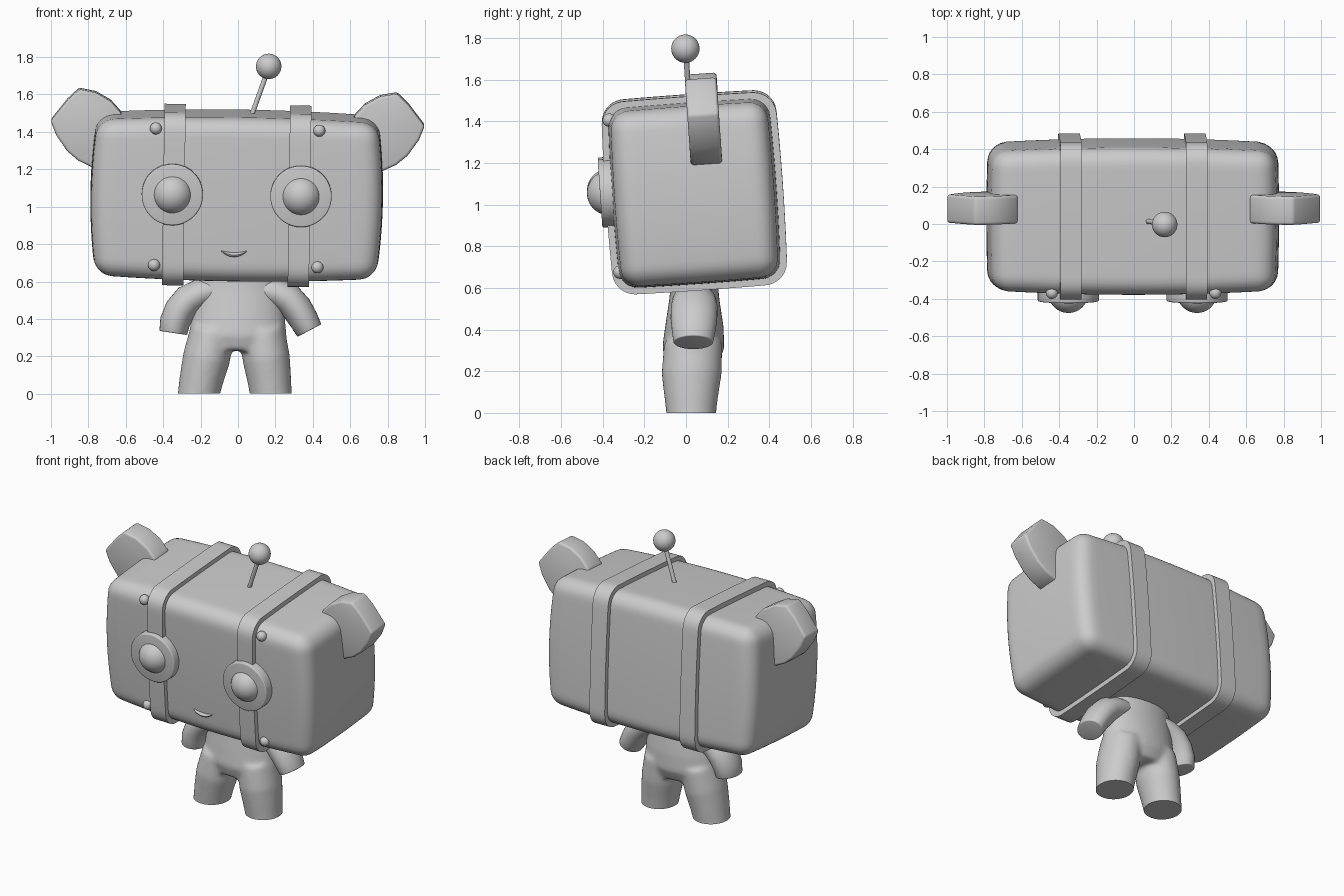
import bpy, bmesh, math
from mathutils import Vector, Matrix

if "Cube" in bpy.data.objects:
    bpy.data.objects.remove(bpy.data.objects["Cube"])

# Head frame: slight nod forward and slight sideways roll
HEAD = (Matrix.Translation((-0.007, 0.04, 1.06))
        @ Matrix.Rotation(math.radians(0.8), 4, 'Y')
        @ Matrix.Rotation(math.radians(4), 4, 'X'))
WORLD = Matrix()


def finish(name, bm, frame=WORLD, angle=35, bevel=0):
    bmesh.ops.recalc_face_normals(bm, faces=bm.faces)
    me = bpy.data.meshes.new(name)
    bm.to_mesh(me)
    bm.free()
    ob = bpy.data.objects.new(name, me)
    bpy.context.collection.objects.link(ob)
    ob.matrix_world = frame
    bpy.ops.object.select_all(action='DESELECT')
    ob.select_set(True)
    bpy.context.view_layer.objects.active = ob
    if bevel:
        m = ob.modifiers.new("Bevel", 'BEVEL')
        m.width, m.segments, m.limit_method = bevel, 3, 'ANGLE'
        m.angle_limit = math.radians(40)
        bpy.ops.object.modifier_apply(modifier=m.name)
    bpy.ops.object.shade_smooth_by_angle(angle=math.radians(angle))
    return ob


def puffy_box(name, h, r, x0=0, band=False):
    """Rounded box with bulging sides; a band is only rounded around x."""
    bm = bmesh.new()
    bmesh.ops.create_cube(bm, size=2)
    bmesh.ops.subdivide_edges(bm, edges=bm.edges[:], cuts=27, use_grid_fill=True)
    core = [h[0] if band else h[0] - r, h[1] - r, h[2] - r]
    for v in bm.verts:
        p = Vector([0.93 * math.sin(c * math.pi / 2) * k + 0.07 * c * k
                    for c, k in zip(v.co, h)])
        c = Vector([max(-k, min(k, a)) for a, k in zip(p, core)])
        d = p - c
        p = c + d.normalized() * max(abs(a) for a in d)
        # bulge every side towards its middle
        X = (x0 / 0.745) if band else p.x / h[0]
        Y, Z = p.y / h[1], p.z / h[2]
        fx = 1 if band else 1 + 0.04 * (1 - Z * Z) + 0.01 * (1 - Y * Y)
        fy = 1 + 0.06 * (1 - X * X) + 0.025 * (1 - Z * Z)
        fz = 1 + 0.055 * (1 - X * X) + 0.01 * (1 - Y * Y)
        v.co = (p.x * fx + x0, p.y * fy, p.z * fz)
    return finish(name, bm, HEAD)


def ball(name, loc, r, frame=WORLD, scale=(1, 1, 1)):
    bm = bmesh.new()
    m = Matrix.Translation(loc) @ Matrix.Diagonal((*scale, 1))
    bmesh.ops.create_uvsphere(bm, u_segments=32, v_segments=20, radius=r, matrix=m)
    return finish(name, bm, frame)


def rod(name, a, b, r, frame=WORLD, bevel=0):
    a, b = Vector(a), Vector(b)
    bm = bmesh.new()
    m = Matrix.Translation((a + b) / 2) @ (b - a).to_track_quat('Z', 'Y').to_matrix().to_4x4()
    bmesh.ops.create_cone(bm, cap_ends=True, segments=48, radius1=r, radius2=r,
                          depth=(b - a).length, matrix=m)
    return finish(name, bm, frame, bevel=bevel)


def add_tube(bm, rings, n=32):
    """Loft of ellipses (x, y, z, half width, half depth) along a path in xz."""
    loops = []
    for i, (x, y, z, a, b) in enumerate(rings):
        p, q = rings[max(i - 1, 0)], rings[min(i + 1, len(rings) - 1)]
        t = Vector((q[0] - p[0], 0, q[2] - p[2])).normalized()
        side = Vector((t.z, 0, -t.x))
        loops.append([bm.verts.new(Vector((x, y, z)) + side * a * math.cos(k * math.tau / n)
                                   + Vector((0, b * math.sin(k * math.tau / n), 0)))
                      for k in range(n)])
    for l0, l1 in zip(loops, loops[1:]):
        for k in range(n):
            bm.faces.new((l0[k], l0[(k + 1) % n], l1[(k + 1) % n], l1[k]))
    bm.faces.new(loops[0])
    bm.faces.new(loops[-1])


# Head and the two straps round it
puffy_box("head", (0.745, 0.37, 0.415), 0.085)
for side, s in (("left", -1), ("right", 1)):
    puffy_box(side + "_strap", (0.057, 0.398, 0.443), 0.1, s * 0.336, band=True)

    # Eyes with collars, and rivets
    x = s * 0.344
    rod(side + "_eye_collar", (x, -0.36, 0.03), (x, -0.452, 0.03), 0.164, HEAD, bevel=0.008)
    ball(side + "_eye", (x, -0.408, 0.03), 0.107, HEAD)
    for tag, z in (("upper", 0.38), ("lower", -0.352)):
        ball(f"{side}_{tag}_rivet", (s * 0.437, -0.383, z), 0.032, HEAD)

    # Ears: thick slabs set into the upper corners
    outline = [(0.62, 0.43), (0.68, 0.495), (0.76, 0.54), (0.85, 0.557), (0.91, 0.5),
               (1.0, 0.385), (0.97, 0.31), (0.91, 0.225), (0.85, 0.175), (0.775, 0.14),
               (0.68, 0.14), (0.62, 0.3)]
    bm = bmesh.new()
    f = bm.faces.new([bm.verts.new((s * px, -0.007, pz)) for px, pz in outline])
    ext = bmesh.ops.extrude_face_region(bm, geom=[f])["geom"]
    bmesh.ops.translate(bm, vec=(0, 0.152, 0),
                        verts=[g for g in ext if isinstance(g, bmesh.types.BMVert)])
    finish(side + "_ear", bm, HEAD, bevel=0.015)

# Smile: thin tapered arc
bm = bmesh.new()
arc = []
for i in range(13):
    t = i / 6 - 1
    arc.append((-0.01 + 0.068 * t, -0.401, -0.29 + 0.02 * t * t,
                0.002 + 0.010 * (1 - t * t), 0.004 + 0.012 * (1 - t * t)))
add_tube(bm, arc, 12)
finish("mouth", bm, HEAD)

# Antenna
rod("antenna_stick", (0.07, 0.015, 1.48), (0.16, 0.0, 1.73), 0.013)
ball("antenna_ball", (0.164, -0.003, 1.75), 0.068)

# Torso and legs fused into one soft form
bm = bmesh.new()
add_tube(bm, [(0, 0.04, 0.68, 0.22, 0.11), (0, 0.04, 0.55, 0.235, 0.12),
              (0, 0.04, 0.42, 0.25, 0.14), (0, 0.035, 0.31, 0.262, 0.15),
              (-0.005, 0.03, 0.23, 0.22, 0.12)])
for cx, foot in ((-0.135, -0.21), (0.13, 0.176)):
    d = foot - cx
    add_tube(bm, [(cx, 0.035, 0.34, 0.12, 0.14), (cx + d * 0.45, 0.027, 0.19, 0.127, 0.145),
                  (cx + d * 0.8, 0.025, 0.08, 0.118, 0.13), (foot, 0.025, 0.0, 0.112, 0.12),
                  (foot + d * 0.15, 0.025, -0.08, 0.112, 0.118)])
body = finish("body", bm)
m = body.modifiers.new("Fuse", 'REMESH')
m.mode, m.voxel_size = 'VOXEL', 0.012
bpy.ops.object.modifier_apply(modifier=m.name)
m = body.modifiers.new("Soften", 'SMOOTH')
m.factor, m.iterations = 0.5, 14
bpy.ops.object.modifier_apply(modifier=m.name)

# Flat soles
bm = bmesh.new()
bm.from_mesh(body.data)
bmesh.ops.bisect_plane(bm, geom=bm.verts[:] + bm.edges[:] + bm.faces[:], plane_co=(0, 0, 0),
                       plane_no=(0, 0, 1), clear_inner=True)
bmesh.ops.holes_fill(bm, edges=[e for e in bm.edges if e.is_boundary])
bm.to_mesh(body.data)
bm.free()
bpy.ops.object.shade_smooth_by_angle(angle=math.radians(50))

# Stubby arms with flat ends
arms = {
    "left_arm": [(-0.10, 0.04, 0.56, 0.07, 0.09), (-0.20, 0.04, 0.535, 0.08, 0.105),
                 (-0.265, 0.04, 0.50, 0.085, 0.112), (-0.31, 0.038, 0.445, 0.085, 0.112),
                 (-0.337, 0.037, 0.385, 0.081, 0.105), (-0.346, 0.035, 0.325, 0.075, 0.095)],
    "right_arm": [(0.10, 0.04, 0.56, 0.07, 0.09), (0.20, 0.04, 0.54, 0.08, 0.105),
                  (0.265, 0.04, 0.51, 0.085, 0.112), (0.315, 0.038, 0.455, 0.083, 0.112),
                  (0.352, 0.037, 0.395, 0.078, 0.105), (0.382, 0.035, 0.338, 0.072, 0.095)],
}
for name, rings in arms.items():
    bm = bmesh.new()
    add_tube(bm, rings)
    finish(name, bm, angle=50, bevel=0.006)
